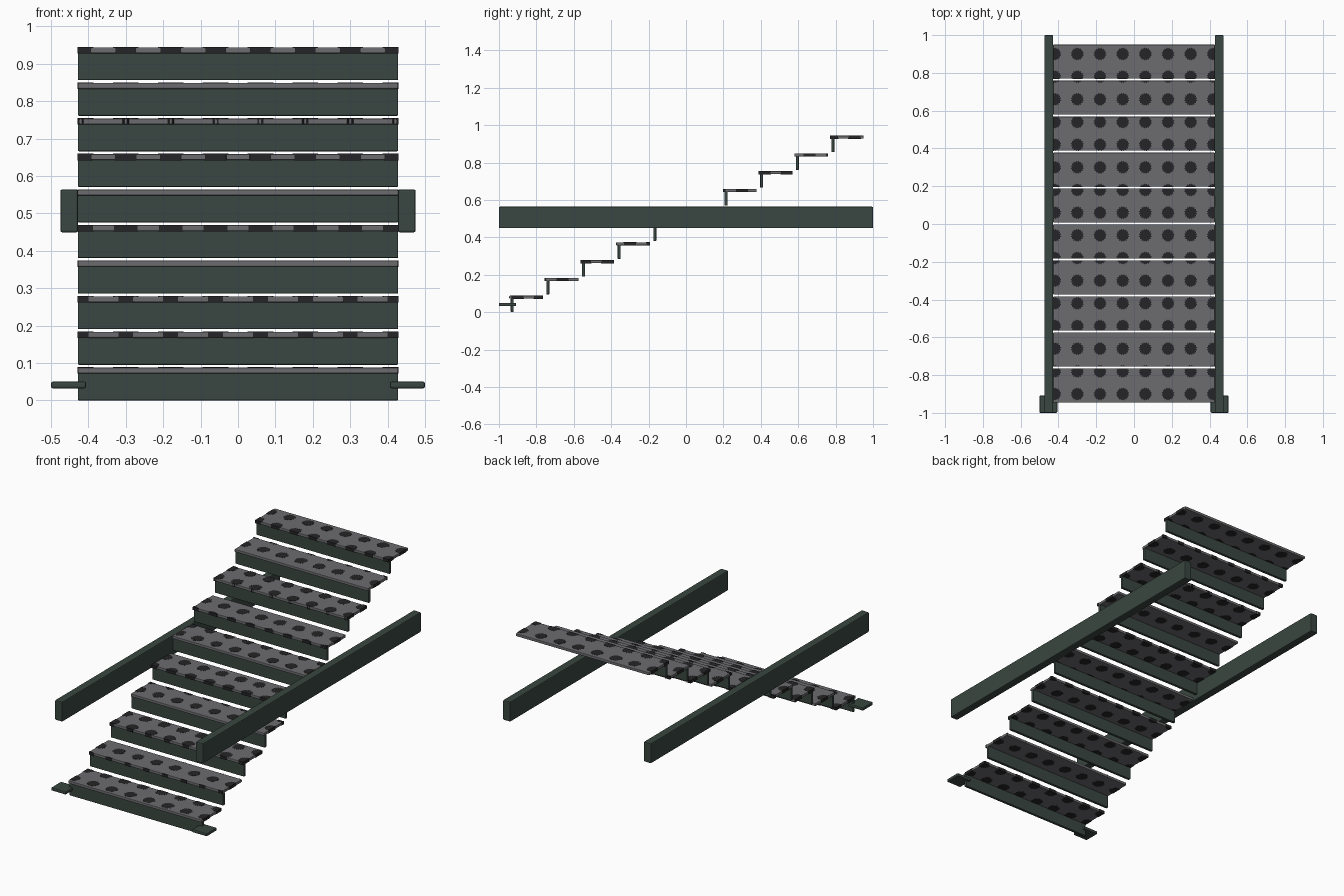
import bpy
import bmesh
import math
from mathutils import Vector

if "Cube" in bpy.data.objects:
    bpy.data.objects.remove(bpy.data.objects["Cube"], do_unlink=True)


def material(name, rgb):
    m = bpy.data.materials.new(name)
    m.use_nodes = True
    m.diffuse_color = (*rgb, 1)
    bsdf = m.node_tree.nodes["Principled BSDF"]
    bsdf.inputs["Base Color"].default_value = (*rgb, 1)
    bsdf.inputs["Roughness"].default_value = 0.7
    return m


GREEN = material("dark green paint", (0.042, 0.062, 0.052))
GREY = material("grey tread metal", (0.15, 0.15, 0.16))
DARK = material("dark grip spots", (0.018, 0.018, 0.02))


def finish(bm, name, mat):
    mesh = bpy.data.meshes.new(name)
    bm.to_mesh(mesh)
    bm.free()
    mesh.materials.append(mat)
    ob = bpy.data.objects.new(name, mesh)
    bpy.context.collection.objects.link(ob)
    return ob


def box(name, mat, lo, hi, bevel):
    """Box between two corners with softly rounded edges."""
    lo, hi = Vector(lo), Vector(hi)
    bm = bmesh.new()
    bmesh.ops.create_cube(bm, size=1)
    for v in bm.verts:
        v.co = (lo + hi) / 2 + v.co * (hi - lo)
    bmesh.ops.bevel(bm, geom=bm.edges[:], offset=bevel, segments=2,
                    profile=0.5, affect='EDGES')
    return finish(bm, name, mat)


def spots(name, lo, hi):
    """Ragged spots on a regular grid, trimmed to the tread and wrapping its thickness."""
    skin = 0.0008
    lo, hi = Vector(lo) - Vector([skin] * 3), Vector(hi) + Vector([skin] * 3)
    bm = bmesh.new()
    for row in range(16):
        y = (row - 7.5) * PITCH
        if not lo.y - RADIUS < y < hi.y + RADIUS:
            continue
        for col in range(8):
            centre = Vector(((col - 3.5) * PITCH, y, lo.z))
            disc = bmesh.ops.create_circle(bm, cap_ends=True, cap_tris=True,
                                           segments=32, radius=RADIUS)["verts"]
            rim = [v for v in disc if v.co.length > RADIUS / 2]
            for i, v in enumerate(rim):
                v.co *= 1 if i % 2 else 0.82
            for v in disc:
                v.co += centre
    # trim at the four tread sides
    for corner, normal in ((lo, (-1, 0, 0)), (lo, (0, -1, 0)),
                           (hi, (1, 0, 0)), (hi, (0, 1, 0))):
        bmesh.ops.bisect_plane(bm, geom=bm.verts[:] + bm.edges[:] + bm.faces[:],
                               plane_co=corner, plane_no=normal, clear_outer=True)
    top = bmesh.ops.extrude_face_region(bm, geom=bm.faces[:], use_keep_orig=True)
    moved = [g for g in top["geom"] if isinstance(g, bmesh.types.BMVert)]
    bmesh.ops.translate(bm, verts=moved, vec=(0, 0, hi.z - lo.z))
    bmesh.ops.recalc_face_normals(bm, faces=bm.faces[:])
    return finish(bm, name, DARK)


PITCH, RADIUS = 0.12, 0.035
STEPS, RISE, RUN = 10, 0.0951, 0.1905
HALF, DEPTH, THICK = 0.428, 0.18, 0.016

# Steps: a tread with grip spots over a riser
for i in range(STEPS):
    y, z = -0.945 + RUN * i, 0.072 + RISE * i
    lo, hi = (-HALF, y, z), (HALF, y + DEPTH, z + THICK)
    box(f"tread_{i + 1}", GREY, lo, hi, 0.003)
    spots(f"tread_spots_{i + 1}", lo, hi)
    box(f"riser_{i + 1}", GREEN, (-HALF, y + 0.008, z - 0.072),
        (HALF, y + 0.024, z + 0.002), 0.003)

# Side rails and feet on both sides
for side, s in (("left", 1), ("right", -1)):
    for part, inner, outer, y0, y1, z0, z1 in (
            ("rail", HALF, 0.475, -1, 1, 0.449, 0.564),
            ("foot", 0.406, 0.5, -1, -0.908, 0.032, 0.05)):
        x0, x1 = sorted((s * inner, s * outer))
        box(f"{side}_{part}", GREEN, (x0, y0, z0), (x1, y1, z1), 0.005)
